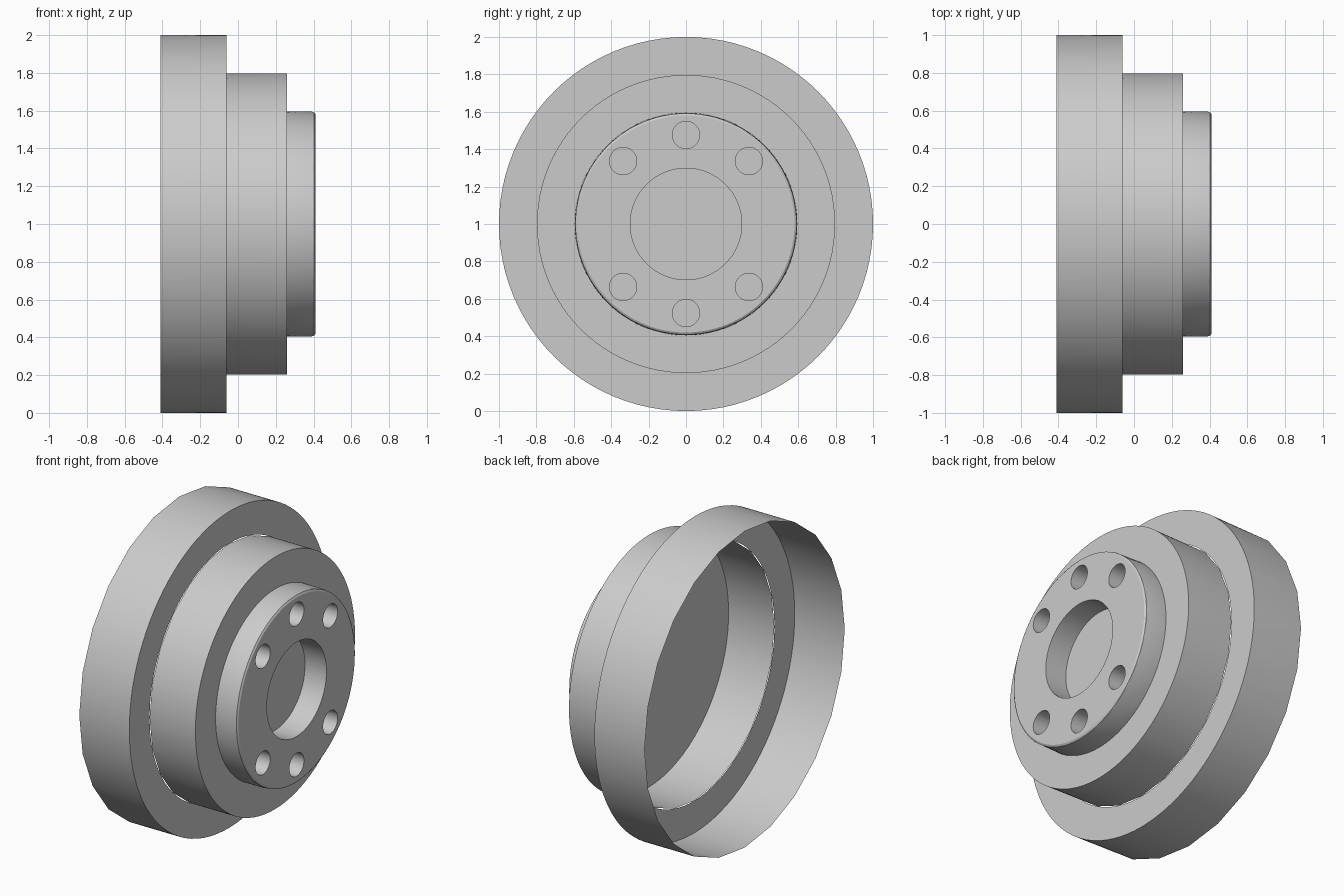
import bpy, bmesh
from math import sin, cos, radians, pi

if "Cube" in bpy.data.objects:
    bpy.data.objects.remove(bpy.data.objects["Cube"])

CZ = 1.0       # height of the axis (runs along x)
FINE = 96      # sides of the flat-face outlines
COARSE = 24    # sides of the open wall edges


def ring(bm, x, r, n, cy=0.0, cz=0.0):
    return [bm.verts.new((x, cy + r * sin(2 * pi * i / n),
                          CZ + cz + r * cos(2 * pi * i / n))) for i in range(n)]


def loop_edges(bm, vs):
    return [bm.edges.get((a, b)) or bm.edges.new((a, b))
            for a, b in zip(vs, vs[1:] + vs[:1])]


def wall(bm, a, b):
    """Join ring a to ring b; b may have a whole multiple of a's sides."""
    n, m = len(a), len(b)
    k = m // n
    for i in range(n):
        p, q = a[i], a[(i + 1) % n]
        f = [b[(i * k + j) % m] for j in range(k + 1)]
        if k == 1:
            bm.faces.new((p, q, f[1], f[0]))
            continue
        h = k // 2
        for j in range(k):
            bm.faces.new((p if j < h else q, f[j + 1], f[j]))
        bm.faces.new((p, q, f[h]))


def finish(bm, name):
    bmesh.ops.recalc_face_normals(bm, faces=bm.faces[:])
    me = bpy.data.meshes.new(name)
    bm.to_mesh(me)
    bm.free()
    ob = bpy.data.objects.new(name, me)
    bpy.context.collection.objects.link(ob)
    bpy.ops.object.select_all(action='DESELECT')
    ob.select_set(True)
    bpy.context.view_layer.objects.active = ob
    bpy.ops.object.shade_smooth_by_angle(angle=radians(30))


# Large outer drum: thin open wall with a ring-shaped front face
bm = bmesh.new()
front = ring(bm, -0.06, 1.0, FINE)
wall(bm, ring(bm, -0.41, 1.0, COARSE), front)
wall(bm, front, ring(bm, -0.06, 0.797, FINE))
finish(bm, "outer_drum")

# Middle step: thin wall closed by a full disc
bm = bmesh.new()
front = ring(bm, 0.26, 0.797, FINE)
wall(bm, ring(bm, -0.06, 0.797, COARSE), front)
bm.faces.new(front)
finish(bm, "middle_step")

# Hub: rounded front edge, blind centre bore and six bolt holes
bm = bmesh.new()
mid = ring(bm, 0.388, 0.595, COARSE)
face = ring(bm, 0.41, 0.58, FINE)
wall(bm, mid, ring(bm, 0.26, 0.595, FINE))
shoulder = ring(bm, 0.403, 0.591, FINE)
wall(bm, mid, shoulder)
wall(bm, shoulder, face)
edges = loop_edges(bm, face)
holes = [(0.298, 0.0, 0.0, 64)]
for deg in (0, 45, 135, 180, 225, 315):
    a = radians(deg)
    holes.append((0.073, 0.476 * sin(a), 0.476 * cos(a), 32))
for r, cy, cz, n in holes:
    rim = ring(bm, 0.41, r, n, cy, cz)
    wall(bm, ring(bm, 0.26, r, n, cy, cz), rim)
    edges += loop_edges(bm, rim)
bmesh.ops.triangle_fill(bm, edges=edges, use_beauty=True, normal=(1, 0, 0))
finish(bm, "hub")
